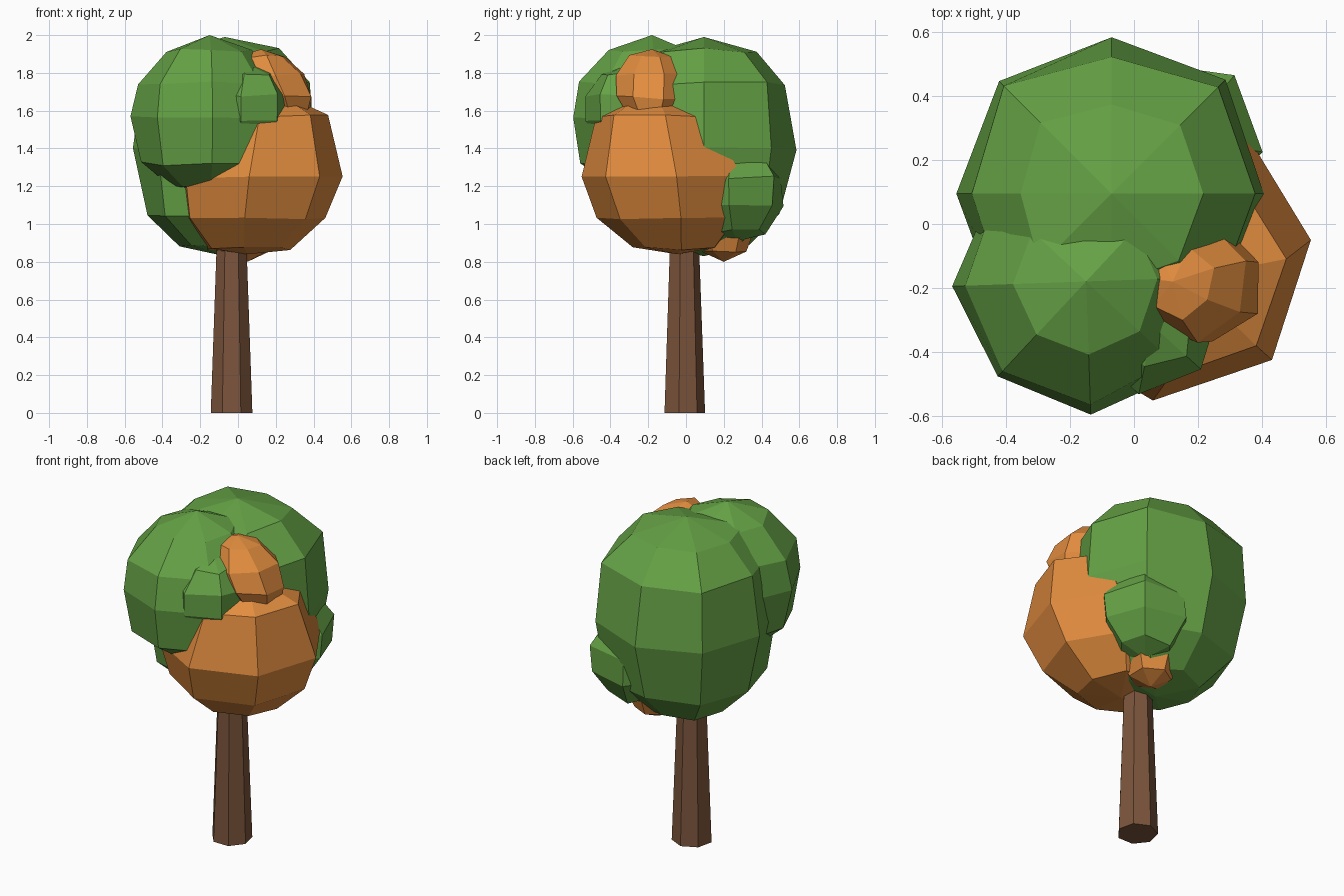
import bpy, math, random

if "Cube" in bpy.data.objects:
    bpy.data.objects.remove(bpy.data.objects["Cube"])

random.seed(4)


def material(name, rgb):
    m = bpy.data.materials.new(name)
    m.diffuse_color = (*rgb, 1)
    m.use_nodes = True
    m.node_tree.nodes["Principled BSDF"].inputs["Base Color"].default_value = m.diffuse_color
    return m


GREEN = material("green_leaf", (0.13, 0.36, 0.06))
ORANGE = material("orange_leaf", (0.77, 0.27, 0.05))
BARK = material("bark", (0.2, 0.09, 0.045))


def lathe(name, center, sides, phase, profile, mat, jitter=0.0, lean=(0, 0), corner=0.0):
    """Faceted solid from (z, radius) rings, bottom to top; radius 0 makes a pole."""
    verts, rings, faces = [], [], []
    z0 = profile[len(profile) // 2][0]
    for z, r in profile:
        cx = center[0] + lean[0] * (z - z0)
        cy = center[1] + lean[1] * (z - z0)
        ring = []
        for i in range(sides if r else 1):
            a = math.radians(phase) + math.tau * i / sides
            k = r * (1 + corner * (i % 2)) + random.uniform(-jitter, jitter) if r else 0
            dz = random.uniform(-jitter, jitter) if r else 0
            ring.append(len(verts))
            verts.append((cx + k * math.cos(a), cy + k * math.sin(a), z + dz))
        rings.append(ring)
    for lo, hi in zip(rings, rings[1:]):
        for i in range(sides):
            j = (i + 1) % sides
            if len(lo) == 1:
                faces.append((lo[0], hi[j], hi[i]))
            elif len(hi) == 1:
                faces.append((lo[i], lo[j], hi[0]))
            else:
                faces.append((lo[i], lo[j], hi[j], hi[i]))
    if len(rings[0]) > 1:
        faces.append(rings[0][::-1])
    if len(rings[-1]) > 1:
        faces.append(rings[-1])
    mesh = bpy.data.meshes.new(name)
    mesh.from_pydata(verts, [], faces)
    mesh.materials.append(mat)
    ob = bpy.data.objects.new(name, mesh)
    bpy.context.collection.objects.link(ob)
    return ob


def ball(z, r, rings=5):
    """Profile of a small sphere."""
    steps = [math.pi * i / rings for i in range(rings + 1)]
    return [(z - r * math.cos(t), r * math.sin(t) if 0 < i < rings else 0)
            for i, t in enumerate(steps)]


# Tapered seven-sided trunk
lathe("trunk", (-0.034, -0.012), 7, 90, [(0, 0.113), (1.0, 0.077)], BARK)

# Large green crown at the back
lathe("back_foliage", (-0.07, 0.095), 8, 0,
      [(0.83, 0), (0.88, 0.23), (1.05, 0.41), (1.4, 0.48),
       (1.74, 0.44), (1.92, 0.29), (1.99, 0)], GREEN, 0.012, corner=0.06)

# Smaller green crown at the front left
lathe("front_foliage", (-0.15, -0.18), 8, 2,
      [(1.17, 0), (1.2, 0.2), (1.32, 0.37), (1.56, 0.41),
       (1.75, 0.375), (1.92, 0.22), (2.0, 0)], GREEN, 0.012)

# Green lobes: front right corner, and low on the back right
lathe("front_corner_foliage", (0.06, -0.32), 6, -42, ball(1.62, 0.22), GREEN, 0.015)
lathe("side_foliage", (0.15, 0.27), 6, 50, ball(1.17, 0.26), GREEN, 0.015)

# Orange crown at the front right
lathe("orange_foliage", (0.105, -0.105), 7, 7,
      [(0.84, 0), (0.87, 0.23), (1.03, 0.395), (1.25, 0.455),
       (1.57, 0.335), (1.72, 0)], ORANGE, 0.008, (0.13, -0.14))

# Orange tufts breaking through between the green crowns
lathe("upper_orange_tuft", (0.175, -0.18), 7, 20, ball(1.73, 0.195), ORANGE, 0.01, (-0.4, 0))
lathe("lower_orange_tuft", (0.05, 0.2), 6, 90, ball(0.97, 0.17, 4), ORANGE, 0.01)
